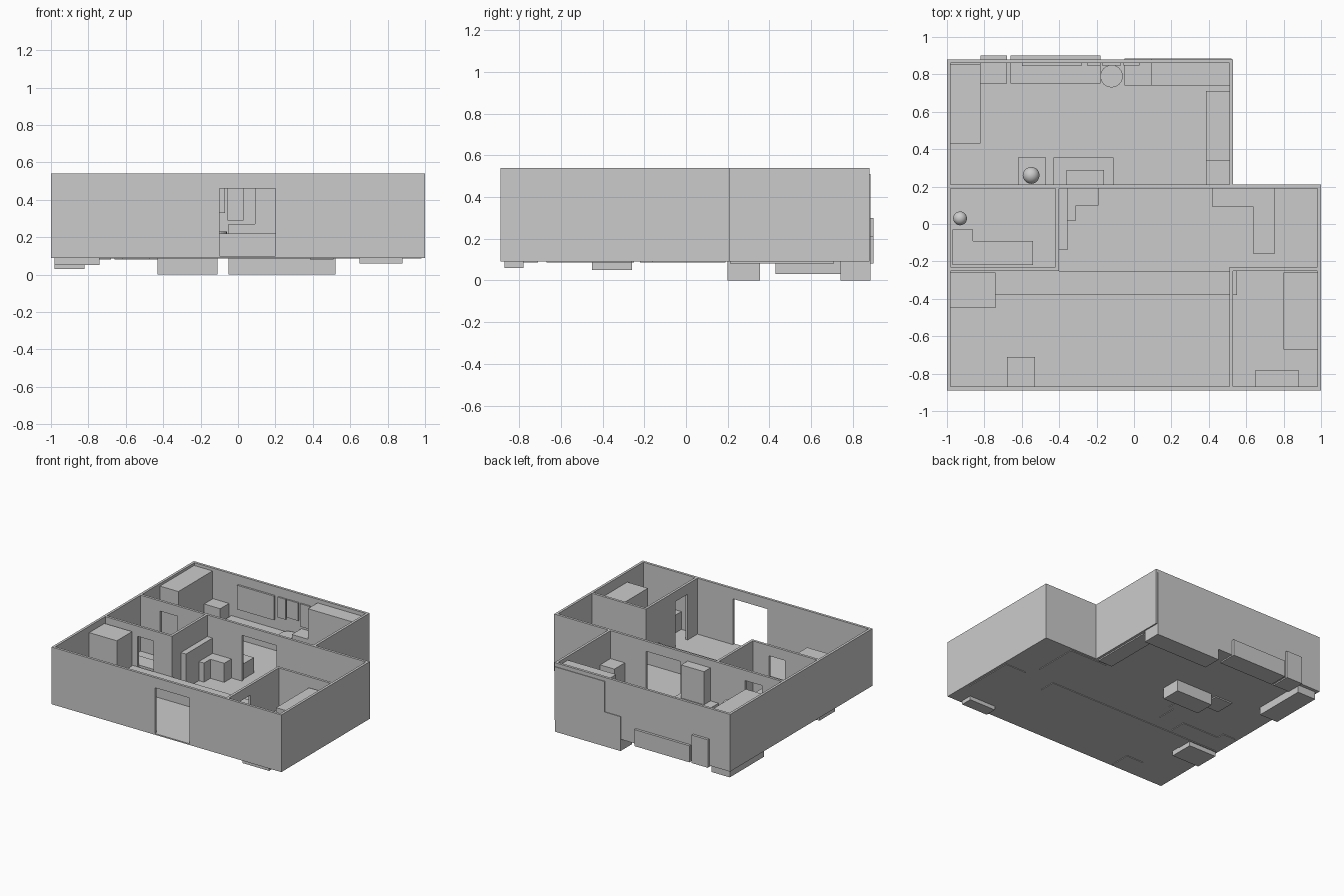
import bpy, bmesh
from mathutils import Matrix, Vector

if "Cube" in bpy.data.objects:
    bpy.data.objects.remove(bpy.data.objects["Cube"])

FLOOR, TOP, HEAD, T = 0.095, 0.54, 0.46, 0.02


def finish(name, bm):
    mesh = bpy.data.meshes.new(name)
    bm.to_mesh(mesh)
    bm.free()
    obj = bpy.data.objects.new(name, mesh)
    bpy.context.collection.objects.link(obj)
    return obj


def add_box(bm, x0, x1, y0, y1, z0, z1):
    size = Vector((x1 - x0, y1 - y0, z1 - z0))
    centre = Vector((x0 + x1, y0 + y1, z0 + z1)) / 2
    bmesh.ops.create_cube(bm, size=1, matrix=Matrix.Translation(centre) @ Matrix.Diagonal((*size, 1)))


def boxes(name, *items):
    bm = bmesh.new()
    for item in items:
        add_box(bm, *item)
    return finish(name, bm)


def wall(name, axis, at, start, end, doors=()):
    """Straight wall whose lower face is at `at`; doors are (from, to) gaps with a lintel."""
    spans, pos = [], start
    for a, b in sorted(doors):
        spans += [(pos, a, FLOOR), (a, b, HEAD)]
        pos = b
    spans.append((pos, end, FLOOR))
    parts = []
    for a, b, z in spans:
        if axis == 'x':
            parts.append((a, b, at, at + T, z, TOP))
        else:
            parts.append((at, at + T, a, b, z, TOP))
    return boxes(name, *parts)


def round_part(name, x, y, r, z0, z1):
    bm = bmesh.new()
    bmesh.ops.create_cone(bm, cap_ends=True, segments=24, radius1=r, radius2=r, depth=z1 - z0,
                          matrix=Matrix.Translation((x, y, (z0 + z1) / 2)))
    return finish(name, bm)


def ball(name, x, y, z, r):
    bm = bmesh.new()
    bmesh.ops.create_uvsphere(bm, u_segments=20, v_segments=12, radius=r,
                              matrix=Matrix.Translation((x, y, z)))
    obj = finish(name, bm)
    for p in obj.data.polygons:
        p.use_smooth = True
    return obj


# Floor slab, in two wings
boxes("floor", (-1, 1, -0.89, 0.21, 0.09, 0.1), (-1, 0.53, 0.21, 0.88, 0.09, 0.1))

# Outer walls
wall("front_wall", 'x', -0.89, -1, 1, [(-0.1, 0.2)])
wall("left_wall", 'y', -1, -0.87, 0.86)
wall("right_wall", 'y', 0.98, -0.87, 0.19)
wall("back_wall", 'x', 0.86, -1, 0.53)
wall("wing_right_wall", 'y', 0.51, 0.21, 0.86)

# Inner walls
wall("bedroom_wall", 'x', 0.19, -0.98, 1, [(-0.81, -0.66), (-0.1, 0.2)])
wall("bathroom_front_wall", 'x', -0.25, -0.98, -0.4, [(-0.7, -0.56)])
wall("bathroom_side_wall", 'y', -0.42, -0.23, 0.19)
wall("side_room_back_wall", 'x', -0.25, 0.51, 0.98)
wall("side_room_wall", 'y', 0.51, -0.87, -0.25, [(-0.75, -0.6)])

# Front room
boxes("counter", (-0.98, 0.55, -0.38, -0.25, 0.085, 0.22))
boxes("fridge", (-0.98, -0.74, -0.45, -0.26, 0.05, 0.49))
boxes("entry_cabinet", (-0.68, -0.53, -0.87, -0.71, 0.085, 0.25))

# Side room
boxes("side_room_shelf", (0.8, 0.98, -0.67, -0.26, 0.085, 0.46))
boxes("side_room_bench", (0.65, 0.88, -0.87, -0.78, 0.06, 0.24))

# Middle room
boxes("sofa_back", (-0.4, -0.355, -0.14, 0.19, 0.085, 0.37))
boxes("sofa_seat", (-0.355, -0.19, 0.1, 0.19, 0.085, 0.25),
      (-0.355, -0.31, 0.02, 0.1, 0.085, 0.25))
boxes("corner_counter", (0.42, 0.75, 0.09, 0.19, 0.085, 0.25),
      (0.64, 0.75, -0.16, 0.09, 0.085, 0.25))

# Bathroom
boxes("bath_unit", (-0.97, -0.54, -0.22, -0.09, 0.085, 0.22),
      (-0.97, -0.86, -0.09, -0.03, 0.085, 0.22))
ball("bathroom_bowl", -0.93, 0.03, 0.2, 0.037)
round_part("bathroom_pedestal", -0.93, 0.03, 0.025, 0.1, 0.19)

# Bedroom: wardrobes, desk and cabinets
boxes("left_wardrobe", (-0.98, -0.82, 0.43, 0.855, 0.03, 0.52))
boxes("back_wardrobe", (0.09, 0.52, 0.74, 0.885, 0, 0.51))
boxes("back_desk", (-0.05, 0.09, 0.74, 0.885, 0, 0.27))
boxes("tall_cabinet", (-0.82, -0.68, 0.75, 0.9, 0.08, 0.3))
boxes("long_cabinet", (-0.66, -0.18, 0.75, 0.9, 0.08, 0.21))
boxes("low_bed", (0.385, 0.51, 0.34, 0.71, 0.08, 0.25))
boxes("bed_head", (0.385, 0.51, 0.21, 0.34, 0.08, 0.32))
boxes("chest", (-0.43, -0.11, 0.2, 0.355, 0, 0.22))
boxes("closet", (-0.36, -0.16, 0.2, 0.29, 0.2, 0.48))
boxes("night_stand", (-0.62, -0.47, 0.2, 0.355, 0.08, 0.22))
ball("lamp", -0.55, 0.26, 0.255, 0.045)
round_part("stool", -0.12, 0.79, 0.06, 0.1, 0.23)

# Screen and framed panels on the back wall
boxes("wall_screen", (-0.6, -0.28, 0.845, 0.86, 0.28, 0.47))
for i, (x0, x1, z0) in enumerate([(-0.25, -0.18, 0.31), (-0.17, -0.07, 0.33), (-0.055, 0.03, 0.29)]):
    boxes(f"wall_panel_{i + 1}", (x0, x1, 0.848, 0.86, z0, 0.47))
